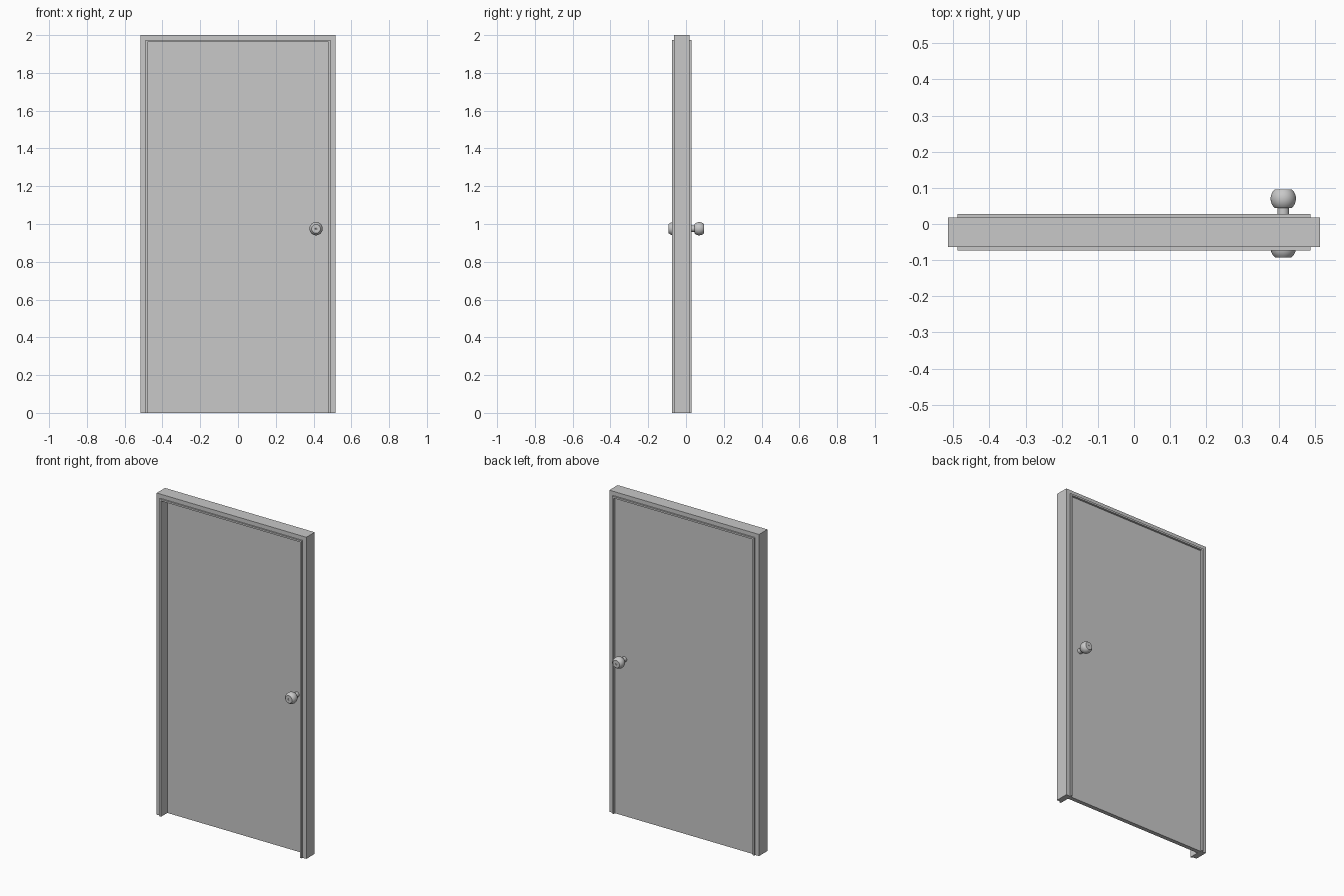
import bpy
import bmesh
from math import radians
from mathutils import Matrix

cube = bpy.data.objects.get("Cube")
if cube:
    bpy.data.objects.remove(cube, do_unlink=True)

# One plain grey for the whole door
grey = bpy.data.materials.new("plain grey")
grey.use_nodes = True
colour = (0.58, 0.58, 0.58, 1)
grey.diffuse_color = colour
grey.node_tree.nodes["Principled BSDF"].inputs["Base Color"].default_value = colour


def finish(name, bm):
    bmesh.ops.recalc_face_normals(bm, faces=bm.faces)
    mesh = bpy.data.meshes.new(name)
    bm.to_mesh(mesh)
    bm.free()
    mesh.materials.append(grey)
    obj = bpy.data.objects.new(name, mesh)
    bpy.context.collection.objects.link(obj)
    return obj


def extruded(name, outline, front, back):
    """Extrude an x-z outline from y = front to y = back."""
    bm = bmesh.new()
    face = bm.faces.new([bm.verts.new((x, front, z)) for x, z in outline])
    moved = bmesh.ops.extrude_face_region(bm, geom=[face])["geom"]
    verts = [v for v in moved if isinstance(v, bmesh.types.BMVert)]
    bmesh.ops.translate(bm, verts=verts, vec=(0, back - front, 0))
    return finish(name, bm)


def arch(half, top, inner_half, inner_top):
    """Outline of two posts joined by a head, open at the floor."""
    side = [(inner_half, 0), (half, 0), (half, top)]
    inside = [(-inner_half, inner_top), (inner_half, inner_top)]
    return side + [(-x, z) for x, z in reversed(side)] + inside


def knob(name, x, y, z, direction):
    """Revolve the neck and truncated ball around the y axis."""
    profile = [(0.0165, 0), (0.0165, 0.029)]
    radius, half, steps = 0.035, 0.026, 10
    for i in range(steps + 1):
        t = half * (2 * i / steps - 1)
        profile.append(((radius**2 - t**2) ** 0.5, 0.055 + t))
    # Small dimple in the flat end
    profile += [(0.005, 0.081), (0.004, 0.079), (0, 0.079)]
    bm = bmesh.new()
    verts = [bm.verts.new((r, d * direction, 0)) for r, d in profile]
    edges = [bm.edges.new(pair) for pair in zip(verts, verts[1:])]
    bmesh.ops.spin(bm, geom=verts + edges, cent=(0, 0, 0), axis=(0, 1, 0),
                   angle=radians(360), steps=32, use_merge=True)
    bmesh.ops.remove_doubles(bm, verts=bm.verts, dist=0.0001)
    bmesh.ops.transform(bm, matrix=Matrix.Translation((x, y, z)), verts=bm.verts)
    obj = finish(name, bm)
    bpy.ops.object.select_all(action="DESELECT")
    obj.select_set(True)
    bpy.context.view_layer.objects.active = obj
    bpy.ops.object.shade_smooth_by_angle(angle=radians(35))


# Outer frame, and the thin liner that stands proud of it on both sides
extruded("door_frame", arch(0.515, 2, 0.489, 1.974), -0.064, 0.018)
extruded("frame_liner", arch(0.489, 1.974, 0.478, 1.963), -0.073, 0.028)

# Door panel, set deep from the front and nearly flush at the back
panel_front, panel_back = -0.011, 0.015
extruded("door_panel", [(-0.478, 0), (0.478, 0), (0.478, 1.963), (-0.478, 1.963)],
         panel_front, panel_back)

# A knob on each face
knob("front_knob", 0.413, panel_front, 0.975, -1)
knob("back_knob", 0.413, panel_back, 0.975, 1)
